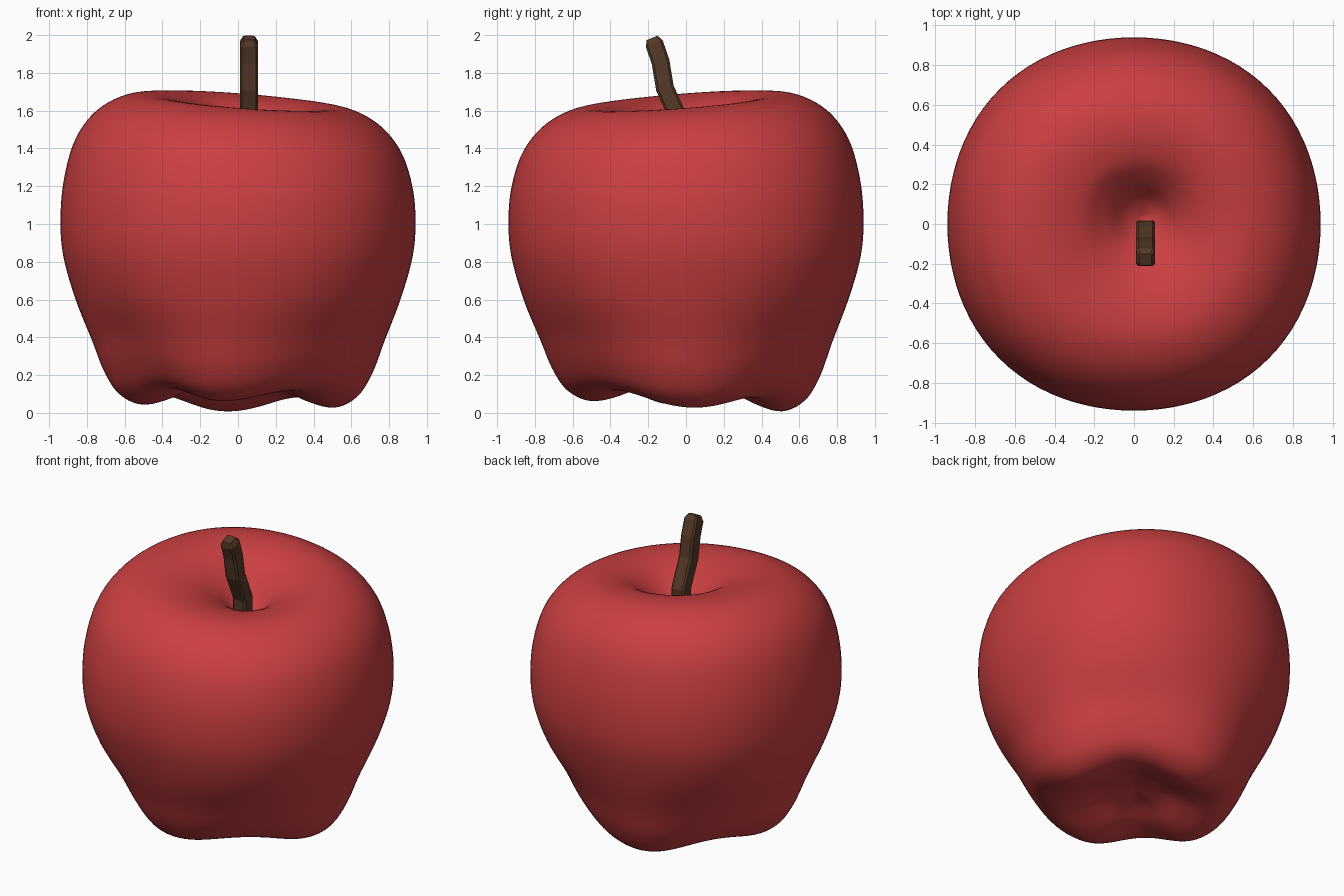
import bpy, bmesh
from math import sin, cos, pi, radians, degrees
from mathutils import Vector

if "Cube" in bpy.data.objects:
    bpy.data.objects.remove(bpy.data.objects["Cube"])


def material(name, rgb):
    m = bpy.data.materials.new(name)
    m.diffuse_color = (*rgb, 1)
    m.use_nodes = True
    m.node_tree.nodes["Principled BSDF"].inputs["Base Color"].default_value = m.diffuse_color
    return m


def skin(name, rings, mat, smooth):
    """Loft closed rings and cap both ends."""
    bm = bmesh.new()
    loops = [[bm.verts.new(p) for p in ring] for ring in rings]
    n = len(rings[0])
    for a, b in zip(loops, loops[1:]):
        for i in range(n):
            j = (i + 1) % n
            bm.faces.new((a[i], a[j], b[j], b[i]))
    bm.faces.new(loops[0][::-1])
    bm.faces.new(loops[-1])
    bmesh.ops.recalc_face_normals(bm, faces=bm.faces)
    me = bpy.data.meshes.new(name)
    bm.to_mesh(me)
    bm.free()
    me.materials.append(mat)
    for p in me.polygons:
        p.use_smooth = smooth
    ob = bpy.data.objects.new(name, me)
    bpy.context.collection.objects.link(ob)
    return ob


def spline(pts, steps):
    """Catmull-Rom through a list of vectors."""
    ext = [pts[0] * 2 - pts[1]] + pts + [pts[-1] * 2 - pts[-2]]
    out = []
    for k in range(len(pts) - 1):
        a, b, c, d = ext[k:k + 4]
        for s in range(steps):
            t = s / steps
            out.append(0.5 * (2 * b + (c - a) * t + (2 * a - 5 * b + 4 * c - d) * t * t
                              + (3 * b - a - 3 * c + d) * t ** 3))
    return out + [pts[-1]]


def smoothstep(a, b, x):
    t = max(0, min(1, (x - a) / (b - a)))
    return t * t * (3 - 2 * t)


# Lobe directions in degrees (right, back, left, front)
LOBES = [2, 97, 189, 260, 362]


def lobe_weight(a):
    d = degrees(a)
    if d < LOBES[0]:
        d += 360
    for lo, hi in zip(LOBES, LOBES[1:]):
        if lo <= d <= hi:
            return 0.5 + 0.5 * cos(2 * pi * (d - lo) / (hi - lo))
    return 1


# Profile: radius and height on a lobe, radius and height in a valley
low = [(0.01, .19, 0.01, .19), (.20, .15, .20, .165), (.36, .07, .34, .12),
       (.51, .035, .49, .105), (.63, .09, .60, .15), (.71, .21, .68, .26),
       (.775, .38, .755, .41), (.86, .60, .86, .61)]
high = [(.925, .83), (.94, 1.03), (.92, 1.23), (.86, 1.42), (.75, 1.56), (.60, 1.64),
        (.45, 1.65), (.30, 1.61), (.18, 1.53), (.09, 1.44), (0.01, 1.40)]
profile = spline([Vector(p) for p in low + [h + h for h in high]], 5)

# Apple body: four lobes below, tilted rim and off-centre dimple on top
N = 96
rings = []
for rl, zl, rv, zv in profile:
    ring = []
    for i in range(N):
        a = 2 * pi * i / N
        w = lobe_weight(a)
        r = rv + (rl - rv) * w
        z = zv + (zl - zv) * w
        inner = z > 1.3 and r < .5
        top = 1 if inner else smoothstep(0.95, 1.6, z)
        shift = (1 - smoothstep(0.0, 0.6, r)) if z > 1.2 else 0
        z += 0.055 * top * min(1, r / 0.28) * cos(a - radians(135))
        z -= 0.028 * (1 - smoothstep(0, 0.6, z)) * min(1, r / 0.5) * (sin(a) + 0.2 * cos(a))
        r *= 1 + 0.01 * (1 - cos(4 * a)) * smoothstep(0.3, 0.9, z)
        ring.append((r * cos(a) + 0.05 * shift, r * sin(a) + 0.04 * shift, z))
    rings.append(ring)
skin("apple_body", rings, material("apple_red", (0.6, 0.05, 0.053)), True)

# Stem: bent square rod with softened corners and a chamfered tip
path = [(-.03, 1.34, 1, 0), (-.032, 1.54, 1, .2), (-.062, 1.61, 1, .45), (-.112, 1.72, 1, .3),
        (-.135, 1.86, 1, .25), (-.168, 1.955, 1, .4), (-.18, 1.985, .65, .4)]
section = [(.048, -.036), (.048, .036), (.036, .048), (-.036, .048),
           (-.048, .036), (-.048, -.036), (-.036, -.048), (.036, -.048)]
stem = [[(0.058 + s * u, y + s * v * cos(t), z + s * v * sin(t)) for u, v in section]
        for y, z, s, t in path]
skin("stem", stem, material("stem_brown", (0.09, 0.042, 0.02)), False)
